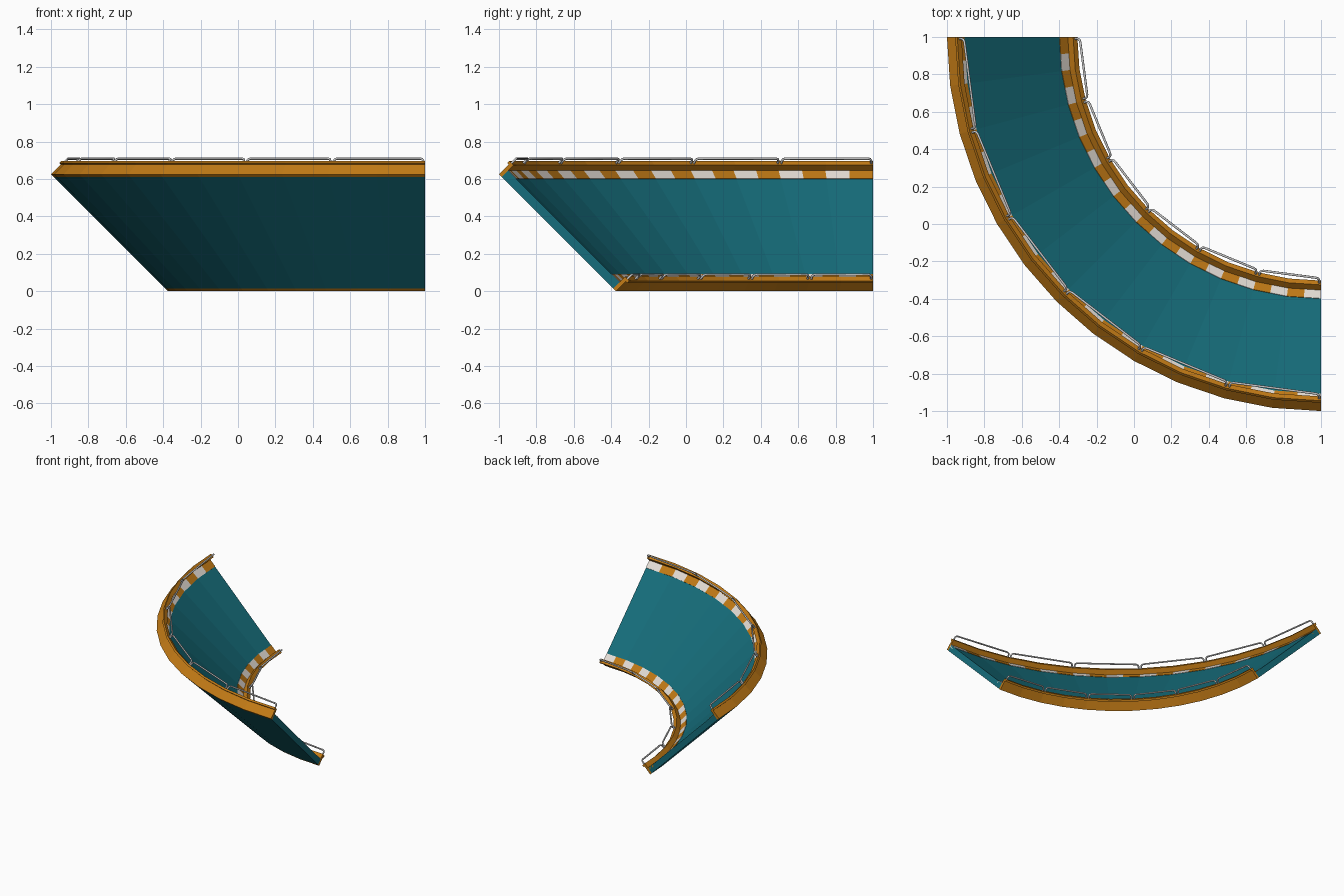
import bpy, bmesh, math
from mathutils import Vector

if "Cube" in bpy.data.objects:
    bpy.data.objects.remove(bpy.data.objects["Cube"])

S = math.sqrt(0.5)
L = 0.625 / S            # length of the banked slope
R0 = 1.375               # inner bottom radius, turn centre at (1, 1)
FACETS = 12


def material(name, rgb):
    m = bpy.data.materials.new(name)
    m.diffuse_color = (*rgb, 1)
    m.use_nodes = True
    m.node_tree.nodes["Principled BSDF"].inputs["Base Color"].default_value = m.diffuse_color
    return m


TEAL = material("teal", (0.008, 0.155, 0.2))
ORANGE = material("orange", (0.55, 0.2, 0.008))
WHITE = material("white", (0.8, 0.74, 0.68))


def place(u, v, deg):
    """u runs up the 45 degree bank, v is normal to it, deg goes round the turn."""
    r, z, a = R0 + (u - v) * S, (u + v) * S, math.radians(deg)
    return Vector((1 - r * math.cos(a), 1 - r * math.sin(a), z))


def on_facet(u, v, t):
    """Position t (0..FACETS) along the faceted turn; fractions stay on the chord."""
    k = min(int(t), FACETS - 1)
    step = 90 / FACETS
    return place(u, v, k * step).lerp(place(u, v, (k + 1) * step), t - k)


def mesh_object(name, bm, mats):
    bmesh.ops.recalc_face_normals(bm, faces=bm.faces)
    me = bpy.data.meshes.new(name)
    bm.to_mesh(me)
    bm.free()
    for m in mats:
        me.materials.append(m)
    ob = bpy.data.objects.new(name, me)
    bpy.context.collection.objects.link(ob)
    return ob


def sweep(bm, profile, ts, mat=0):
    rings = [[bm.verts.new(on_facet(u, v, t)) for u, v in profile] for t in ts]
    n = len(profile)
    faces = [bm.faces.new(rings[0]), bm.faces.new(rings[-1][::-1])]
    for a, b in zip(rings, rings[1:]):
        for i in range(n):
            j = (i + 1) % n
            faces.append(bm.faces.new((a[i], b[i], b[j], a[j])))
    for f in faces:
        f.material_index = mat


def rail(name, side):
    """Row of six straight hoops with rounded corners, standing on the kerb cap."""
    cu = bpy.data.curves.new(name, 'CURVE')
    cu.dimensions = '3D'
    cu.bevel_depth = 0.0065
    cu.bevel_resolution = 1
    cu.use_fill_caps = True
    u, low, high, c = side(0.004), 0.085, 0.123, 0.016
    for k in range(6):
        a, b = k * 15, k * 15 + 15
        length = (place(u, high, b) - place(u, high, a)).length
        half = [(0.010, low), (0.010, high - c), (0.010 + 0.3 * c, high - 0.3 * c),
                (0.010 + c, high)]
        path = half + [(length - d, v) for d, v in reversed(half)]
        sp = cu.splines.new('POLY')
        sp.points.add(len(path) - 1)
        for p, (d, v) in zip(sp.points, path):
            p.co = (*place(u, v, a).lerp(place(u, v, b), d / length), 1)
    ob = bpy.data.objects.new(name, cu)
    bpy.context.collection.objects.link(ob)


# banked road deck
bm = bmesh.new()
sweep(bm, [(0.02, 0), (L - 0.02, 0), (L - 0.02, 0.047), (0.02, 0.047)], range(FACETS + 1))
mesh_object("road_deck", bm, [TEAL])

for label, side in (("inner", lambda u: u), ("outer", lambda u: L - u)):
    # kerb wall with overhanging cap
    bm = bmesh.new()
    wall = [(0, 0), (0.02, 0), (0.02, 0.09), (-0.012, 0.09), (-0.012, 0.074), (0, 0.074)]
    sweep(bm, [(side(u), v) for u, v in wall], range(FACETS + 1))
    mesh_object(label + "_kerb", bm, [ORANGE])

    # striped warning band, one orange and one white block per facet
    bm = bmesh.new()
    band = [(0.02, 0.03), (0.082, 0.03), (0.082, 0.05), (0.02, 0.05)]
    for i in range(FACETS * 2):
        sweep(bm, [(side(u), v) for u, v in band], (i / 2, i / 2 + 0.5), i % 2)
    # the far end of each block sits exactly on its own chord
    mesh_object(label + "_stripes", bm, [ORANGE, WHITE])

    # tubular guard rail
    rail(label + "_guard_rail", side)
